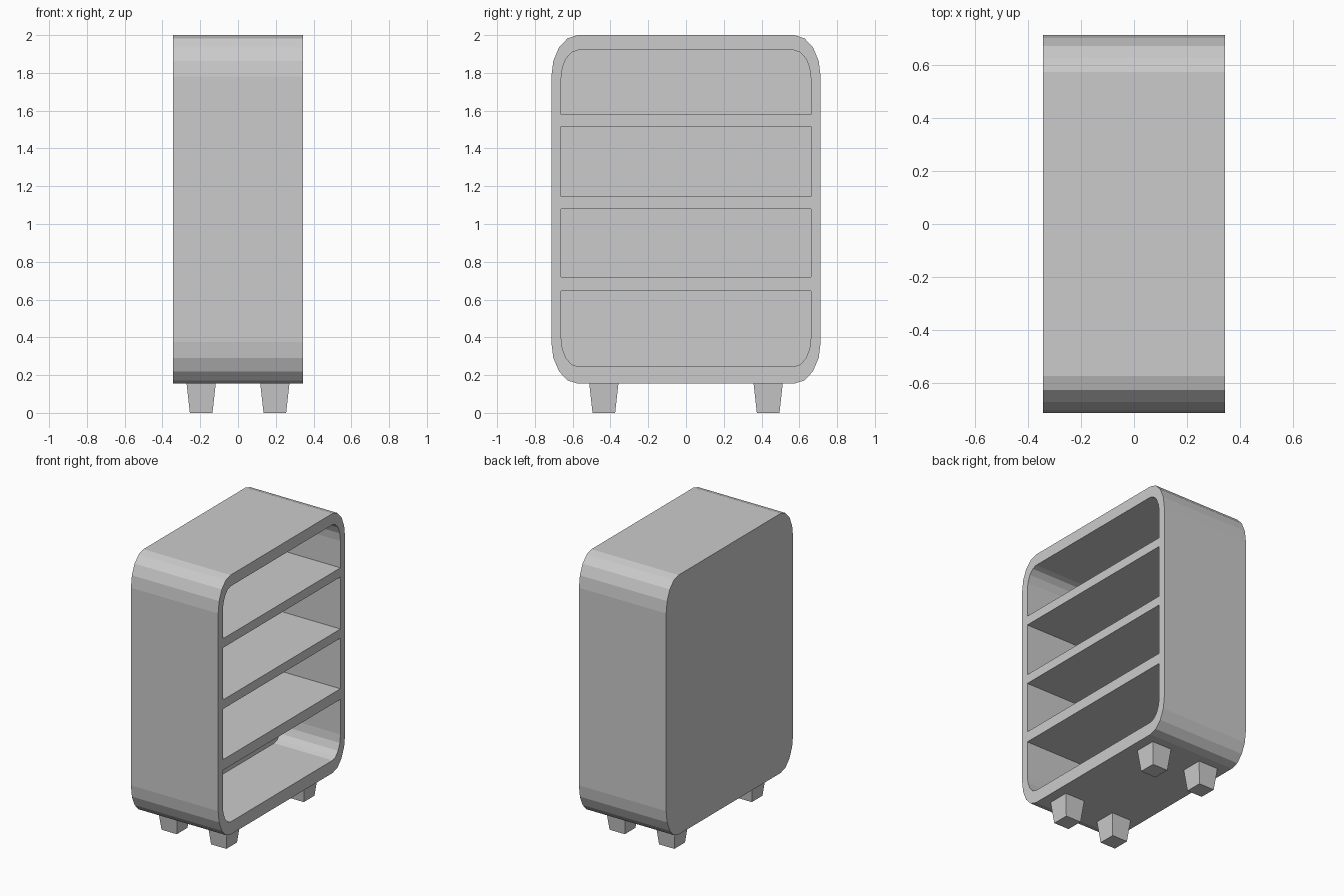
import bpy, bmesh
from math import sin, cos, pi, sqrt
from mathutils import Matrix

if "Cube" in bpy.data.objects:
    bpy.data.objects.remove(bpy.data.objects["Cube"])

HX, HY = 0.343, 0.713          # half depth and half width of the cabinet
Z0, Z1 = 0.155, 2.0            # underside and top of the cabinet
IY = 0.661                     # half width of the opening
IZ0, IZ1 = 0.245, 1.92         # opening bottom and top
RECESS_X = -0.115              # back wall of the compartments
SEG = 4                        # facets per rounded corner


def add_object(name, bm):
    bmesh.ops.recalc_face_normals(bm, faces=bm.faces)
    mesh = bpy.data.meshes.new(name)
    bm.to_mesh(mesh)
    bm.free()
    ob = bpy.data.objects.new(name, mesh)
    bpy.context.collection.objects.link(ob)
    return ob


def rounded_loop(bm, x, hy, z0, z1, ry, rz):
    """Rectangle in the YZ plane with elliptical corners."""
    verts = []
    corners = [(1, z1 - rz), (-1, z1 - rz), (-1, z0 + rz), (1, z0 + rz)]
    for i, (sy, cz) in enumerate(corners):
        for k in range(SEG + 1):
            a = pi / 2 * (i + k / SEG)
            verts.append(bm.verts.new((x, sy * (hy - ry) + ry * cos(a), cz + rz * sin(a))))
    return verts


def bridge(bm, a, b):
    for i in range(len(a)):
        j = (i + 1) % len(a)
        bm.faces.new((a[i], a[j], b[j], b[i]))


# Cabinet shell: back, outer wall, front rim, recess wall, recess back
bm = bmesh.new()
outer = (HY, Z0, Z1, 0.14, 0.22)
inner = (IY, IZ0, IZ1, 0.09, 0.15)
loops = [rounded_loop(bm, x, *shape) for x, shape in
         ((-HX, outer), (HX, outer), (HX, inner), (RECESS_X, inner))]
for a, b in zip(loops, loops[1:]):
    bridge(bm, a, b)
bm.faces.new(loops[0])
bm.faces.new(loops[-1])
add_object("cabinet_shell", bm)

# Shelves
for i, (lo, hi) in enumerate(((0.645, 0.72), (1.08, 1.145), (1.515, 1.58))):
    bm = bmesh.new()
    size = Matrix.Diagonal((HX - RECESS_X, 2 * IY, hi - lo, 1))
    place = Matrix.Translation(((HX + RECESS_X) / 2, 0, (lo + hi) / 2))
    bmesh.ops.create_cube(bm, size=1, matrix=place @ size)
    add_object(f"shelf_{i + 1}", bm)

# Tapered square feet
for sx in (-1, 1):
    for sy in (-1, 1):
        bm = bmesh.new()
        place = Matrix.Translation((sx * 0.195, sy * 0.435, Z0 / 2))
        bmesh.ops.create_cone(bm, cap_ends=True, segments=4,
                              radius1=0.06 * sqrt(2), radius2=0.077 * sqrt(2), depth=Z0,
                              matrix=place @ Matrix.Rotation(pi / 4, 4, 'Z'))
        add_object(f"foot_{'front' if sy < 0 else 'back'}_{'left' if sx < 0 else 'right'}", bm)
